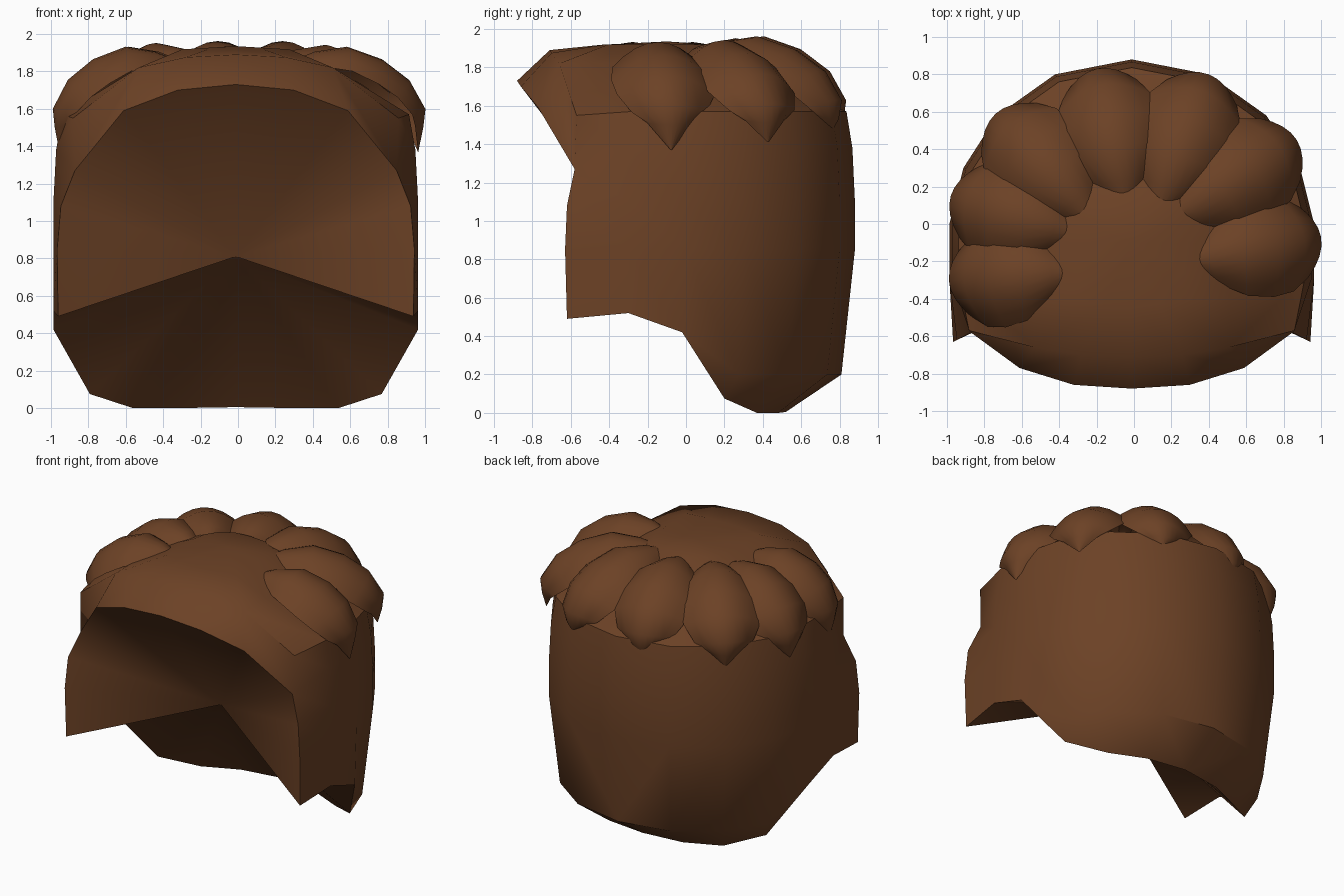
import bpy, bmesh, math
from mathutils import Vector

if "Cube" in bpy.data.objects:
    bpy.data.objects.remove(bpy.data.objects["Cube"])

brown = bpy.data.materials.new("brown_hair")
brown.diffuse_color = (0.15, 0.054, 0.019, 1)
brown.use_nodes = True
brown.node_tree.nodes["Principled BSDF"].inputs["Base Color"].default_value = brown.diffuse_color


def finish(bm, name, angle, closed):
    if closed:
        bmesh.ops.recalc_face_normals(bm, faces=bm.faces[:])
    me = bpy.data.meshes.new(name)
    bm.to_mesh(me)
    bm.free()
    me.materials.append(brown)
    ob = bpy.data.objects.new(name, me)
    bpy.context.collection.objects.link(ob)
    bpy.ops.object.select_all(action='DESELECT')
    ob.select_set(True)
    bpy.context.view_layer.objects.active = ob
    bpy.ops.object.shade_smooth_by_angle(angle=math.radians(angle))


# ---- Hair shell: columns running from the back centre round to the front corner
SHIFT = -.012
plan = [(0, .88), (.41, .80), (.72, .58), (.90, .30), (.975, 0), (.975, -.30)]
hem = [(0, .52, .005), (.30, .48, 0), (.55, .37, 0), (.78, .20, .075),
       (.975, -.02, .42), (.975, -.30, .52)]
crown = [(0, .37, 1.79), (.20, .35, 1.79), (.38, .25, 1.80), (.48, .10, 1.80),
         (.52, -.10, 1.81), (.52, -.40, 1.82)]
rings = [(1, .85), (1, 1.10), (.985, 1.38), (.95, 1.57)]

columns = []
for i, (x, y) in enumerate(plan):
    low = (x * .92, y * .92, .20) if i < 4 else hem[i]
    columns.append([hem[i], low] + [(x * s, y * s, z) for s, z in rings] + [crown[i]])
# front corner column
corner = [(.95, -.62, .49), (.95, -.62, .49), (.955, -.63, .85), (.935, -.62, 1.08),
          (.86, -.58, 1.27), (.87, -.57, 1.55), (.52, -.66, 1.82)]
columns.append(corner)
# fringe edge above the face, and the crest behind it
fringe = [corner[4], (.60, -.77, 1.59), (.31, -.86, 1.70), (0, -.88, 1.73)]
crest = [corner[5], corner[6], (.27, -.70, 1.875), (0, -.71, 1.89)]
top_centre = (0, -.10, 1.935)
inner_apex = (0, -.18, .81)

bm = bmesh.new()
cache = {}


def face(points, side):
    verts = []
    for x, y, z in points:
        key = (round(x * side, 4), round(y, 4), round(z, 4))
        if key not in cache:
            cache[key] = bm.verts.new((key[0] + SHIFT, key[1], key[2]))
        if cache[key] not in verts:
            verts.append(cache[key])
    if len(verts) > 2:
        bm.faces.new(verts)


rim = [c[0] for c in columns] + corner[2:4] + fringe
crown_edge = [c[-1] for c in columns] + crest[2:]
cap = [(x * .55, -.10 + (y + .10) * .55, 1.918) for x, y, z in crown_edge]
for side in (1, -1):
    # outer wall and sloping crown
    for a, b in zip(columns, columns[1:]):
        for k in range(6):
            face([a[k], b[k], b[k + 1], a[k + 1]], side)
    # fringe band
    for k in range(3):
        face([fringe[k], fringe[k + 1], crest[k + 1], crest[k]], side)
    # top cap and hollow inside
    for k in range(len(cap) - 1):
        face([crown_edge[k], crown_edge[k + 1], cap[k + 1], cap[k]], side)
        face([cap[k], cap[k + 1], top_centre], side)
    for a, b in zip(rim, rim[1:]):
        face([b, a, inner_apex], side)
finish(bm, "hair_shell", 48, True)

# ---- Tufts: curved petals draped over the crown (inner xy, outer xy, lowering, tip height)
tufts = [((.28, -.20), (1.00, -.07), .03, 1.37), ((.18, .02), (.87, .45), .02, 1.41),
         ((.12, .06), (.40, .80), 0, 1.47), ((-.04, .10), (-.20, .83), 0, 1.47),
         ((-.22, .02), (-.74, .59), .01, 1.43), ((-.30, -.05), (-.98, .15), .03, 1.40),
         ((-.32, -.26), (-.99, -.30), .03, 1.38)]
# share of length, height, half width
profile = [(0, 1.885, .04), (.18, 1.935, .15), (.42, 1.962, .24), (.68, 1.895, .27),
           (.88, 1.785, .26), (1, 1.63, .20), (.985, 1.53, .12), (.95, 0, .004)]
SEG = 8

for n, (start, end, lower, tip) in enumerate(tufts):
    p, q = Vector(start), Vector(end)
    axis = q - p
    length = axis.length
    out = Vector((axis.x, axis.y, 0)).normalized()
    across = Vector((-out.y, out.x, 0))
    spine = [Vector((p.x, p.y, 0)) + out * (t * length) + Vector((0, 0, z - lower if z else tip))
             for t, z, w in profile]
    bm = bmesh.new()
    rows = []
    for i, c in enumerate(spine):
        d = spine[min(i + 1, len(spine) - 1)] - spine[max(i - 1, 0)]
        normal = d.cross(across).normalized()
        if normal.dot(Vector((0, 0, 1)) + out) < 0:
            normal = -normal
        w = profile[i][2]
        row = []
        for j in range(SEG + 1):
            s = 2 * j / SEG - 1
            row.append(bm.verts.new(c + across * (w * s) - normal * (.55 * w * s * s)))
        rows.append(row)
    for a, b in zip(rows, rows[1:]):
        for j in range(SEG):
            bm.faces.new([a[j], b[j], b[j + 1], a[j + 1]])
    finish(bm, "tuft_%d" % (n + 1), 60, False)
